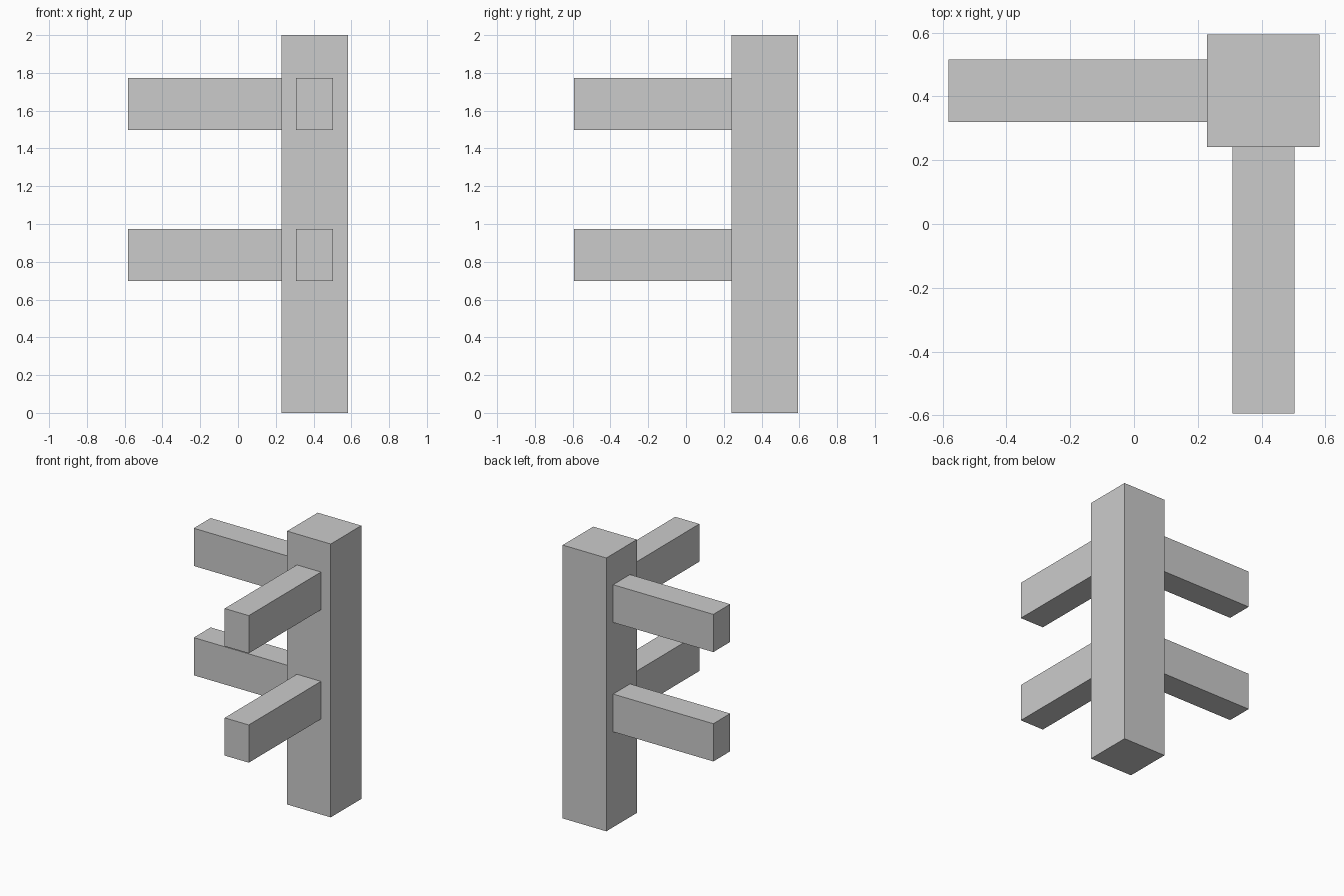
import bpy

if "Cube" in bpy.data.objects:
    bpy.data.objects.remove(bpy.data.objects["Cube"])


def box(name, lo, hi):
    """Axis-aligned box between two opposite corners."""
    centre = [(a + b) / 2 for a, b in zip(lo, hi)]
    bpy.ops.mesh.primitive_cube_add(size=1, location=centre)
    obj = bpy.context.object
    obj.name = name
    obj.scale = [b - a for a, b in zip(lo, hi)]
    bpy.ops.object.transform_apply(location=False, rotation=False, scale=True)
    return obj


# Corner post
box("corner_post", (0.229, 0.241, 0), (0.582, 0.594, 2))

# Two pairs of rails, one pair running left and one running forward
for level, z in (("lower", 0.698), ("upper", 1.498)):
    top = z + 0.276
    box(f"{level}_left_rail", (-0.582, 0.320, z), (0.229, 0.515, top))
    box(f"{level}_front_rail", (0.308, -0.594, z), (0.503, 0.241, top))
